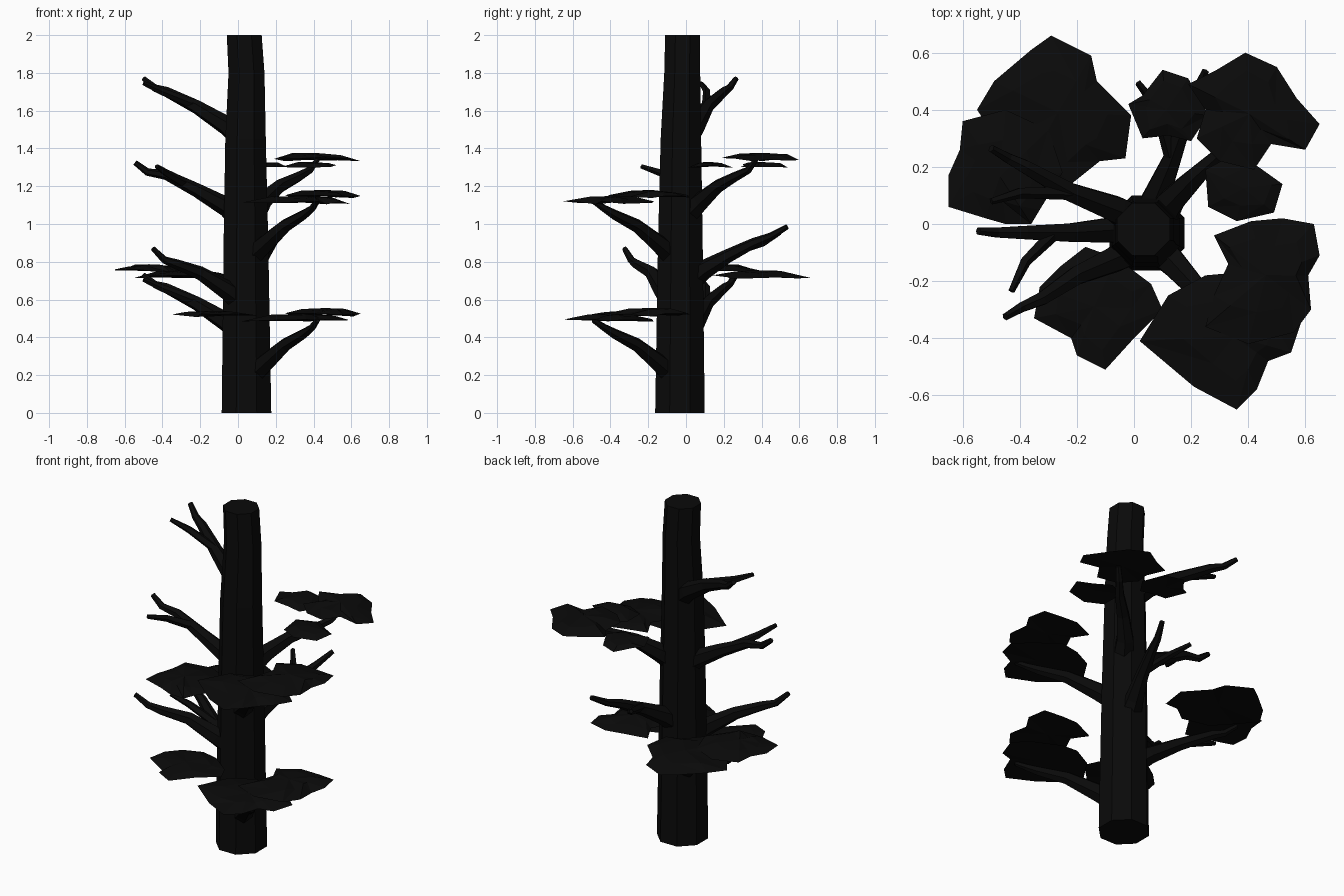
import bpy, bmesh, math, random
from mathutils import Vector

random.seed(4)
dark = bpy.data.materials.new("dark")
dark.diffuse_color = (0.003, 0.003, 0.003, 1)


def finish(bm, name):
    bmesh.ops.recalc_face_normals(bm, faces=bm.faces)
    me = bpy.data.meshes.new(name)
    bm.to_mesh(me)
    bm.free()
    me.materials.append(dark)
    ob = bpy.data.objects.new(name, me)
    bpy.context.collection.objects.link(ob)
    return ob


def tube(name, path, radii, sides, flat=False):
    """Faceted tapering tube along a path; flat keeps the rings level."""
    bm = bmesh.new()
    pts = [Vector(p) for p in path]
    rings = []
    for i, p in enumerate(pts):
        d = (pts[min(i + 1, len(pts) - 1)] - pts[max(i - 1, 0)]).normalized()
        if flat:
            u, v = Vector((1, 0, 0)), Vector((0, 1, 0))
        else:
            u = d.cross(Vector((0, 0, 1))).normalized()
            v = u.cross(d)
        ring = []
        for k in range(sides):
            a = 2 * math.pi * (k + 0.5) / sides
            ring.append(bm.verts.new(p + radii[i] * (u * math.cos(a) + v * math.sin(a))))
        rings.append(ring)
    for a, b in zip(rings, rings[1:]):
        for k in range(sides):
            n = (k + 1) % sides
            bm.faces.new((a[k], a[n], b[n], b[k]))
    bm.faces.new(rings[0])
    bm.faces.new(rings[-1])
    return finish(bm, name)


def leaf_pad(name, outline, z, height=0.035):
    """Flat pad of foliage: sharp rim, bumpy low dome, flat underside."""
    bm = bmesh.new()
    n = len(outline)
    cx = sum(p[0] for p in outline) / n
    cy = sum(p[1] for p in outline) / n
    rim = [bm.verts.new((x, y, z + random.uniform(-0.01, 0.01))) for x, y in outline]
    mid = [bm.verts.new((cx + (x - cx) * s, cy + (y - cy) * s,
                         z + height * random.uniform(0.5, 0.95)))
           for (x, y) in outline for s in [random.uniform(0.5, 0.72)]]
    top = bm.verts.new((cx, cy, z + height))
    low = bm.verts.new((cx, cy, z))
    for i in range(n):
        j = (i + 1) % n
        bm.faces.new((rim[i], rim[j], mid[j]))
        bm.faces.new((rim[i], mid[j], mid[i]))
        bm.faces.new((mid[i], mid[j], top))
        bm.faces.new((rim[j], rim[i], low))
    return finish(bm, name)


def lift(path, dz):
    return [(x, y, z + dz) for x, y, z in path]


# Trunk
tube("trunk",
     [(0.045, -0.032, 0), (0.042, -0.03, 0.9), (0.04, -0.027, 1.45), (0.045, -0.02, 1.8), (0.033, -0.018, 2)],
     [0.142, 0.128, 0.116, 0.103, 0.1], 8, True)

# Branches and twigs
thick = [0.065, 0.052, 0.037, 0.027, 0.02, 0.014]
thin = [0.026, 0.02, 0.012]
back_left = [(0.02, 0, 1.45), (-0.06, 0.05, 1.52), (-0.22, 0.11, 1.62),
             (-0.38, 0.2, 1.7), (-0.44, 0.23, 1.72), (-0.5, 0.265, 1.77)]
back_left_twig = [(-0.22, 0.11, 1.63), (-0.4, 0.11, 1.7), (-0.5, 0.08, 1.745)]
front_right = [(0.07, -0.07, 0.2), (0.14, -0.14, 0.26), (0.25, -0.26, 0.36),
               (0.35, -0.38, 0.42), (0.39, -0.43, 0.45), (0.42, -0.49, 0.49)]
left = [(0, -0.02, 1.04), (-0.06, -0.02, 1.09), (-0.22, -0.03, 1.18),
        (-0.38, -0.03, 1.26), (-0.48, -0.03, 1.275), (-0.545, -0.025, 1.325)]
left_twig = [(-0.29, -0.04, 1.22), (-0.38, -0.13, 1.27), (-0.43, -0.235, 1.305)]
front_left = [(0.02, -0.07, 0.59), (-0.06, -0.12, 0.65), (-0.2, -0.18, 0.74),
              (-0.32, -0.26, 0.785), (-0.39, -0.29, 0.81), (-0.45, -0.325, 0.87)]
back_right = [(0.08, 0, 1.05), (0.13, 0.08, 1.12), (0.22, 0.17, 1.2),
              (0.32, 0.26, 1.25), (0.38, 0.33, 1.285), (0.42, 0.37, 1.34)]
back = [(0.05, 0.02, 0.7), (0.08, 0.1, 0.76), (0.13, 0.22, 0.83),
        (0.18, 0.36, 0.9), (0.21, 0.45, 0.935), (0.25, 0.535, 0.985)]
back_twig = [(0.13, 0.24, 0.85), (0.08, 0.41, 0.9), (0.015, 0.495, 0.95)]

for name, path in [("branch_left_top", back_left), ("branch_left_low", lift(back_left, -1.04)),
                   ("branch_right_low", front_right), ("branch_right_high", lift(front_right, 0.63)),
                   ("branch_left_mid", left), ("branch_front_left", front_left),
                   ("branch_back_right", back_right), ("branch_back", back)]:
    tube(name, path, thick, 6)
for name, path in [("twig_left_top", back_left_twig), ("twig_left_low", lift(back_left_twig, -1.04)),
                   ("twig_left_mid", left_twig), ("twig_back", back_twig)]:
    tube(name, path, thin, 5)

# Foliage at the back left
leaf_pad("foliage_back_left",
         [(-0.29, 0.66), (-0.15, 0.59), (-0.13, 0.5), (-0.01, 0.38), (-0.03, 0.23), (-0.12, 0.22), (-0.22, 0.14),
          (-0.38, 0.18), (-0.47, 0.28), (-0.55, 0.4), (-0.49, 0.5), (-0.36, 0.61)], 0.72)
leaf_pad("foliage_back_left_side",
         [(-0.65, 0.06), (-0.65, 0.17), (-0.61, 0.26), (-0.6, 0.36), (-0.45, 0.4), (-0.3, 0.33), (-0.25, 0.18),
          (-0.33, 0.05), (-0.36, 0.0), (-0.45, 0.0), (-0.52, 0.02)], 0.752)

# Foliage at the back right
leaf_pad("foliage_back_right",
         [(0.19, 0.49), (0.29, 0.54), (0.39, 0.6), (0.5, 0.55), (0.57, 0.44), (0.65, 0.35), (0.6, 0.26),
          (0.48, 0.28), (0.42, 0.19), (0.3, 0.22), (0.22, 0.3), (0.25, 0.4)], 1.342)
leaf_pad("foliage_back_right_side",
         [(0.26, 0.06), (0.36, 0.01), (0.49, 0.04), (0.52, 0.14), (0.45, 0.19), (0.36, 0.25), (0.25, 0.19)], 1.308, 0.02)
leaf_pad("foliage_back_right_rear",
         [(-0.02, 0.42), (0.03, 0.45), (0.1, 0.54), (0.19, 0.51), (0.26, 0.38), (0.2, 0.29), (0.12, 0.31), (0.03, 0.3)],
         1.308, 0.02)

# Foliage at the front right, low and high
front_pad = [(0.02, -0.41), (0.21, -0.57), (0.36, -0.65), (0.43, -0.58), (0.47, -0.48), (0.55, -0.45),
             (0.59, -0.33), (0.5, -0.25), (0.36, -0.17), (0.25, -0.18), (0.12, -0.25)]
side_pad = [(0.65, -0.11), (0.63, 0.0), (0.52, 0.02), (0.41, 0.01), (0.28, -0.04), (0.33, -0.14), (0.28, -0.25),
            (0.25, -0.36), (0.4, -0.42), (0.56, -0.38), (0.62, -0.3), (0.61, -0.18)]
for name, dz in [("low", 0), ("high", 0.625)]:
    leaf_pad("foliage_front_right_" + name, front_pad, 0.488 + dz)
    leaf_pad("foliage_right_" + name, side_pad, 0.52 + dz)

# Foliage at the front left
leaf_pad("foliage_front_left",
         [(-0.35, -0.33), (-0.33, -0.22), (-0.26, -0.15), (-0.17, -0.08), (-0.06, -0.12), (0.06, -0.21), (0.1, -0.3),
          (0.0, -0.4), (-0.1, -0.51), (-0.2, -0.46), (-0.22, -0.4)], 0.515, 0.025)
